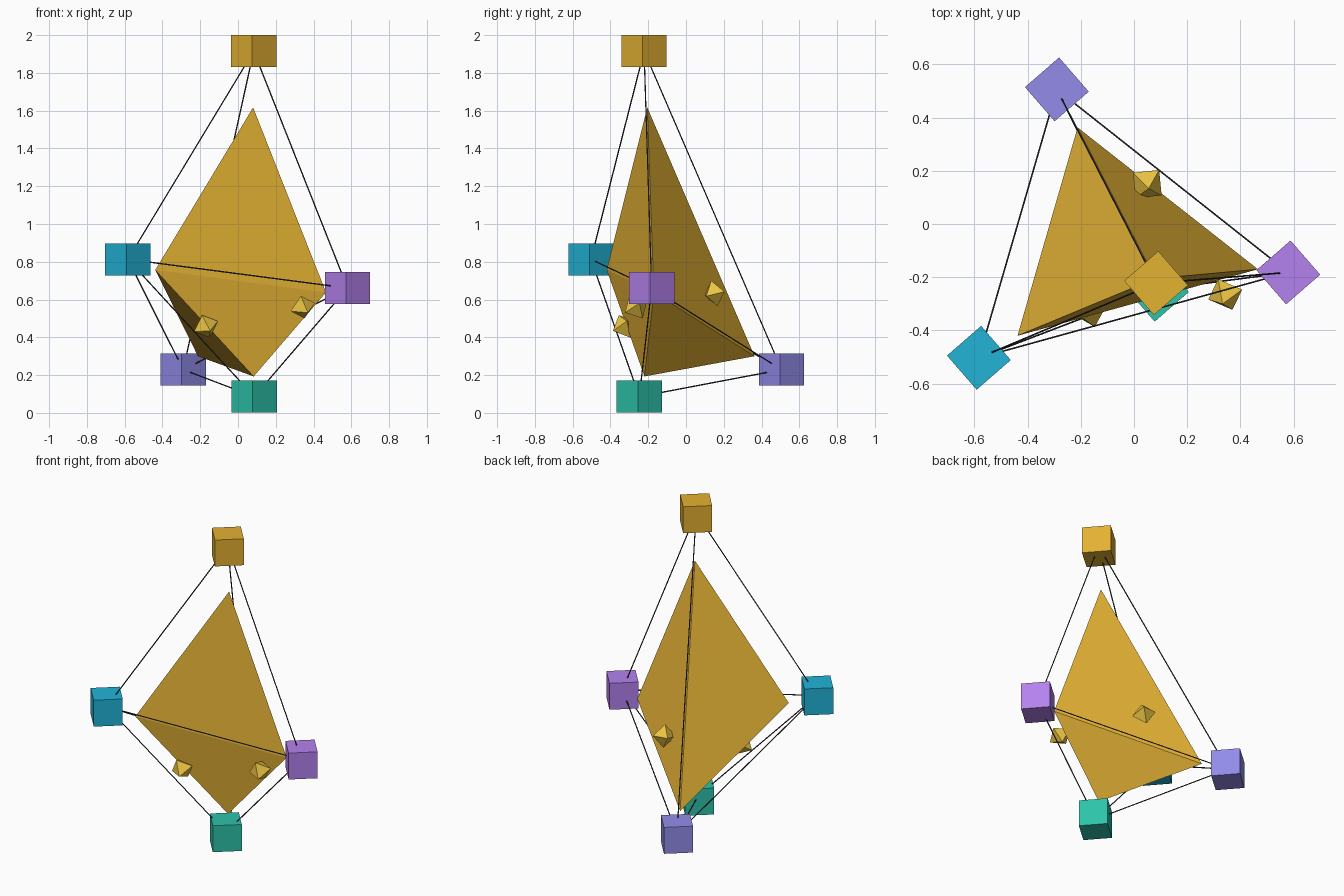
import bpy, bmesh
from math import radians
from mathutils import Vector, Matrix, Euler

if "Cube" in bpy.data.objects:
    bpy.data.objects.remove(bpy.data.objects["Cube"])


def material(name, rgb):
    m = bpy.data.materials.new(name)
    lin = [(c / 255 / 12.92) if c < 11 else ((c / 255 + 0.055) / 1.055) ** 2.4 for c in rgb]
    m.diffuse_color = (*lin, 1)
    m.use_nodes = True
    m.node_tree.nodes["Principled BSDF"].inputs["Base Color"].default_value = m.diffuse_color
    return m


def add(name, bm, mat):
    bmesh.ops.recalc_face_normals(bm, faces=bm.faces)
    me = bpy.data.meshes.new(name)
    bm.to_mesh(me)
    bm.free()
    me.materials.append(mat)
    ob = bpy.data.objects.new(name, me)
    bpy.context.collection.objects.link(ob)
    return ob


def solid(name, points, faces, mat):
    bm = bmesh.new()
    vs = [bm.verts.new(p) for p in points]
    for f in faces:
        bm.faces.new([vs[i] for i in f])
    return add(name, bm, mat)


gold = material("gold", (226, 176, 52))
gem_gold = material("gem_gold", (236, 196, 66))
dark = material("dark", (58, 58, 66))

# Corner cubes, all turned the same way
nodes = {
    "top": ((0.083, -0.222, 1.915), (228, 178, 50)),
    "left": ((-0.583, -0.503, 0.813), (34, 180, 215)),
    "right": ((0.580, -0.182, 0.661), (180, 130, 238)),
    "back": ((-0.290, 0.506, 0.229), (147, 140, 234)),
    "bottom": ((0.086, -0.247, 0.086), (45, 195, 170)),
}
for name, (pos, rgb) in nodes.items():
    bm = bmesh.new()
    bmesh.ops.create_cube(bm, size=0.17, matrix=Matrix.Translation(pos)
                          @ Matrix.Rotation(radians(41), 4, 'Z'))
    add(name + "_cube", bm, material(name + "_color", rgb))

# Thin rods between the cubes (top and bottom are not joined)
ring = ["left", "right", "back"]
pairs = [(ring[i], ring[(i + 1) % 3]) for i in range(3)]
pairs += [(pole, r) for pole in ("top", "bottom") for r in ring]
for a, b in pairs:
    p, q = Vector(nodes[a][0]), Vector(nodes[b][0])
    d = q - p
    bm = bmesh.new()
    bmesh.ops.create_cone(bm, cap_ends=True, segments=6, radius1=0.0035, radius2=0.0035,
                          depth=d.length, matrix=Matrix.Translation((p + q) / 2)
                          @ d.to_track_quat('Z', 'Y').to_matrix().to_4x4())
    add(f"rod_{a}_{b}", bm, dark)

# Large three-sided crystal: top, left, right, back, bottom
solid("crystal_body",
      [(0.08, -0.205, 1.617), (-0.438, -0.42, 0.757), (0.466, -0.17, 0.638),
       (-0.212, 0.363, 0.30), (0.083, -0.22, 0.193)],
      [(0, 1, 2), (0, 2, 3), (0, 3, 1), (4, 2, 1), (4, 3, 2), (4, 1, 3)], gold)

# Small octahedral gems beside the crystal
octa = [(1, 0, 0), (0, 1, 0), (-1, 0, 0), (0, -1, 0), (0, 0, 1), (0, 0, -1)]
octa_faces = [(i, (i + 1) % 4, p) for i in range(4) for p in (4, 5)]
gems = [((-0.17, -0.325, 0.458), (25, 20, -70)),
        ((0.343, -0.265, 0.56), (20, 25, -65)),
        ((0.05, 0.15, 0.632), (12, -8, 50))]
for i, (pos, rot) in enumerate(gems):
    m = Euler([radians(a) for a in rot]).to_matrix()
    solid(f"gem_{i + 1}", [m @ (Vector(v) * 0.07) + Vector(pos) for v in octa],
          octa_faces, gem_gold)
